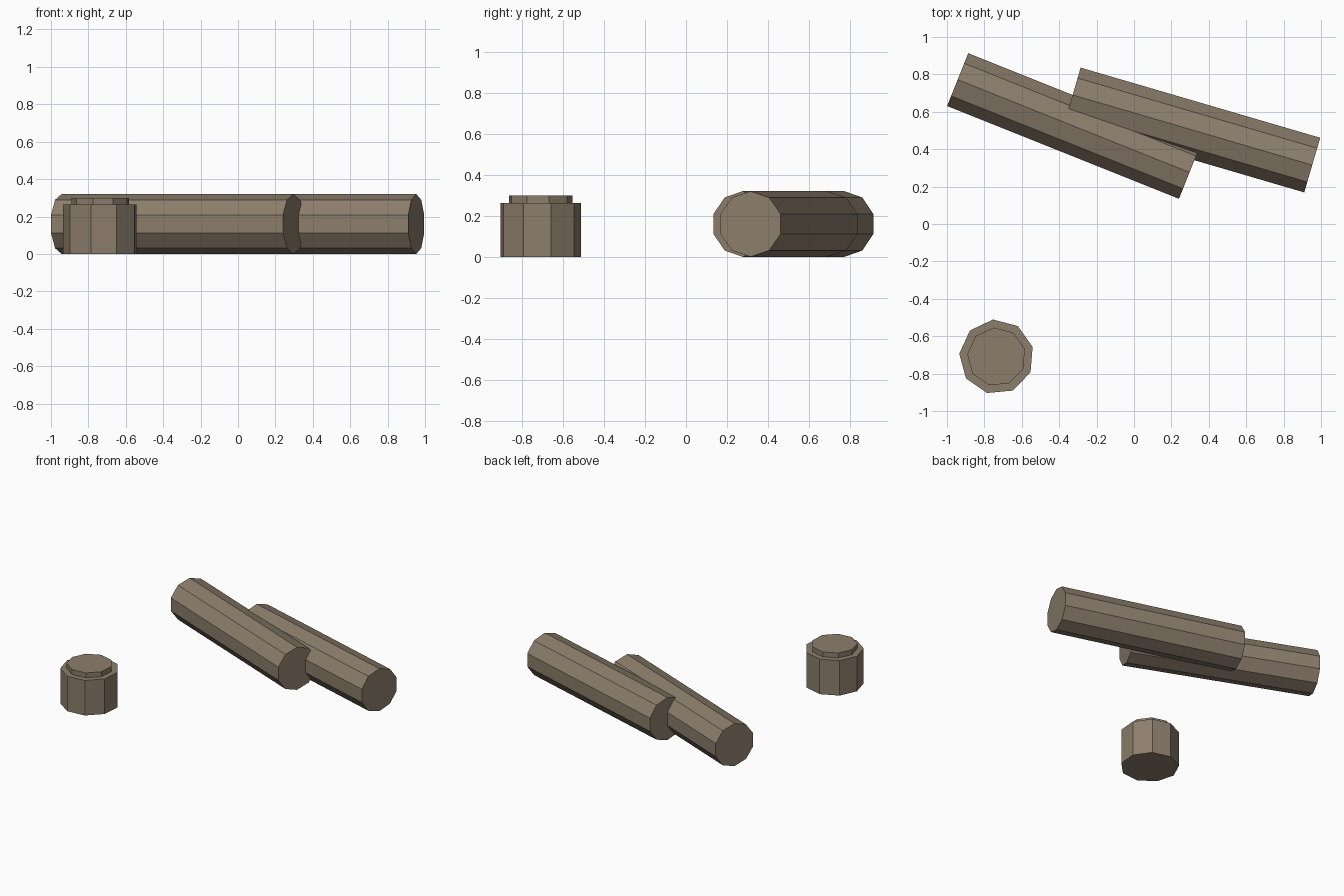
import bpy
import bmesh
import math
from mathutils import Matrix, Vector

if "Cube" in bpy.data.objects:
    bpy.data.objects.remove(bpy.data.objects["Cube"])

# One weathered wood colour for everything
wood = bpy.data.materials.new("weathered wood")
wood.diffuse_color = (0.262, 0.208, 0.148, 1.0)
wood.use_nodes = True
wood.node_tree.nodes["Principled BSDF"].inputs["Base Color"].default_value = wood.diffuse_color


def prism(bm, sides, radius, depth, matrix):
    """Add a capped, flat-sided cylinder to the mesh."""
    bmesh.ops.create_cone(bm, cap_ends=True, cap_tris=False, segments=sides,
                          radius1=radius, radius2=radius, depth=depth, matrix=matrix)


def finish(bm, name):
    mesh = bpy.data.meshes.new(name)
    bm.to_mesh(mesh)
    bm.free()
    mesh.materials.append(wood)
    obj = bpy.data.objects.new(name, mesh)
    bpy.context.collection.objects.link(obj)
    return obj


def log(name, start, end, radius=0.16, sides=10):
    """Ten-sided log lying on the ground, one edge straight up."""
    a, b = Vector((*start, radius)), Vector((*end, radius))
    along = (b - a).normalized()
    up = Vector((0, 0, 1))
    side = up.cross(along)
    # local z runs along the log
    axes = Matrix((up, side * -1, along)).transposed()
    if axes.determinant() < 0:
        axes = Matrix((up, side, along)).transposed()
    # first vertex of the ring turned onto local x (straight up)
    bm = bmesh.new()
    prism(bm, sides, radius, (b - a).length, Matrix.Identity(4))
    v = bm.verts[:][0].co
    turn = Matrix.Rotation(-math.atan2(v.y, v.x), 4, 'Z')
    bm.transform(Matrix.Translation((a + b) / 2) @ axes.to_4x4() @ turn)
    bmesh.ops.recalc_face_normals(bm, faces=bm.faces[:])
    return finish(bm, name)


# Two crossing logs
log("left_log", (-0.943, 0.772), (0.297, 0.276))
log("right_log", (-0.328, 0.690), (0.953, 0.315))


def stump_part(name, radius, z0, z1, sides=9):
    """Nine-sided upright block of the stump."""
    bm = bmesh.new()
    prism(bm, sides, radius, z1 - z0, Matrix.Identity(4))
    v = bm.verts[:][0].co
    turn = math.radians(95.3) - math.atan2(v.y, v.x)
    bm.transform(Matrix.Translation((-0.735, -0.71, (z0 + z1) / 2))
                 @ Matrix.Rotation(turn, 4, 'Z'))
    return finish(bm, name)


# Stump with a raised cut top
stump_part("stump", 0.2, 0.0, 0.263)
stump_part("stump_top", 0.157, 0.24, 0.3)
